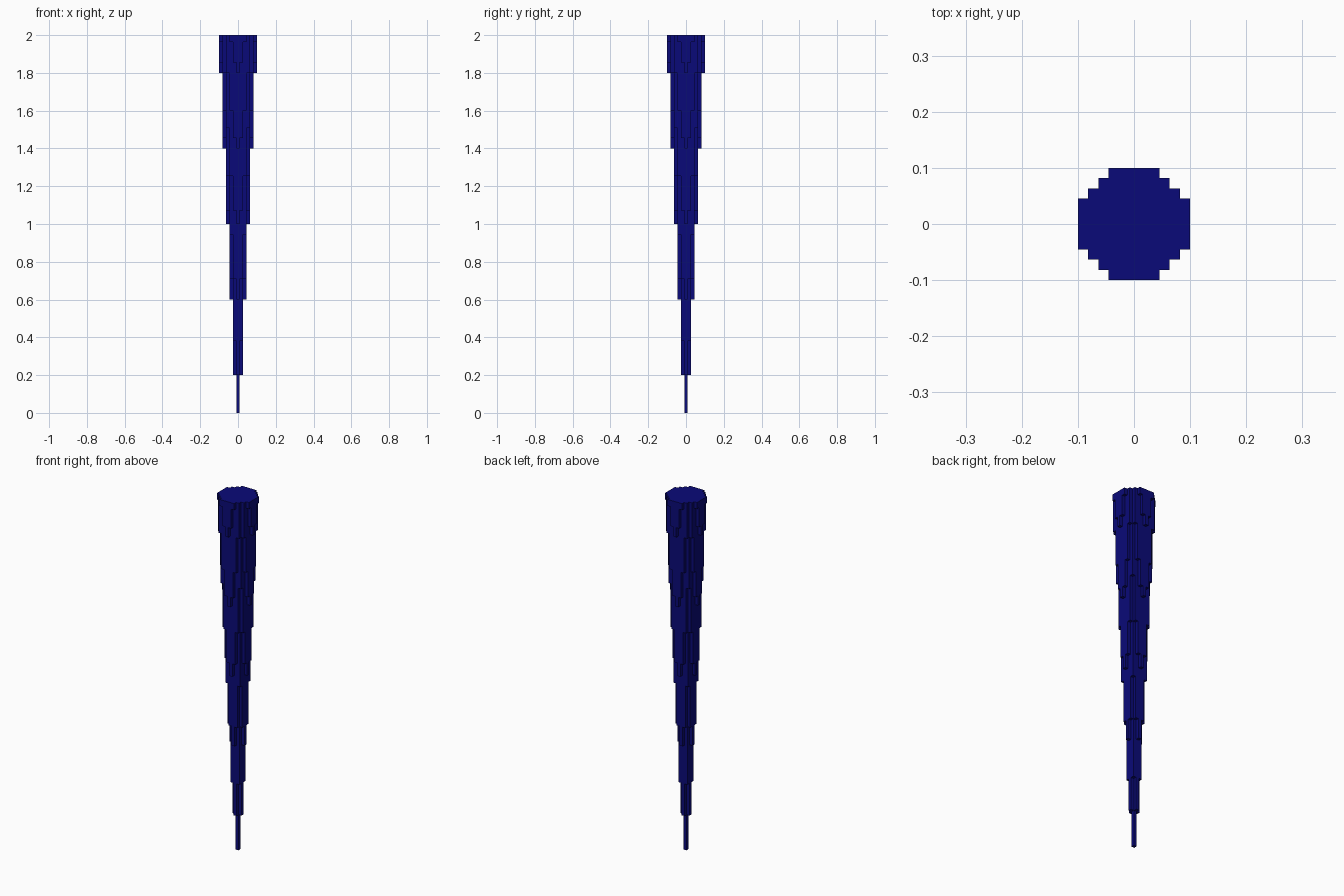
import bpy, bmesh, math

cube = bpy.data.objects.get("Cube")
if cube:
    bpy.data.objects.remove(cube, do_unlink=True)

HEIGHT = 2.0
LAYERS = 110                 # block layers along the height
CELL = HEIGHT / LAYERS       # block edge length
RADIUS = 5                   # top radius in blocks

navy = bpy.data.materials.new("navy blue")
navy.use_nodes = True
colour = (0.003, 0.003, 0.19, 1.0)
navy.diffuse_color = colour
navy.node_tree.nodes["Principled BSDF"].inputs["Base Color"].default_value = colour


def start_height(i, j):
    """Height where the block column (i, j) begins; the top if it is outside the cone."""
    layer = (math.hypot(i, j) - 0.5) / RADIUS * LAYERS
    return min(max(math.ceil(layer - 1e-6), 0), LAYERS) * CELL


def quad(bm, *points):
    bm.faces.new([bm.verts.new(p) for p in points])


# Stepped spike: one upright block column per grid cell, outer faces only
bm = bmesh.new()
h = CELL / 2
for i in range(-RADIUS, RADIUS + 1):
    for j in range(-RADIUS, RADIUS + 1):
        low = start_height(i, j)
        if low >= HEIGHT:
            continue
        x, y = i * CELL, j * CELL
        corners = [(x - h, y - h), (x + h, y - h), (x + h, y + h), (x - h, y + h)]
        quad(bm, *[(a, b, HEIGHT) for a, b in corners])
        quad(bm, *[(a, b, low) for a, b in reversed(corners)])
        # Side walls, exposed down from where the neighbouring column begins
        for k, (di, dj) in enumerate([(0, -1), (1, 0), (0, 1), (-1, 0)]):
            high = start_height(i + di, j + dj)
            if high > low:
                p, q = corners[k], corners[(k + 1) % 4]
                quad(bm, (*p, low), (*q, low), (*q, high), (*p, high))

# Join the cells and merge flat neighbours into larger faces
bmesh.ops.remove_doubles(bm, verts=bm.verts, dist=1e-5)
bmesh.ops.dissolve_limit(bm, angle_limit=math.radians(1), verts=bm.verts, edges=bm.edges)

mesh = bpy.data.meshes.new("stepped_spike")
bm.to_mesh(mesh)
bm.free()
mesh.materials.append(navy)
spike = bpy.data.objects.new("stepped_spike", mesh)
bpy.context.collection.objects.link(spike)
